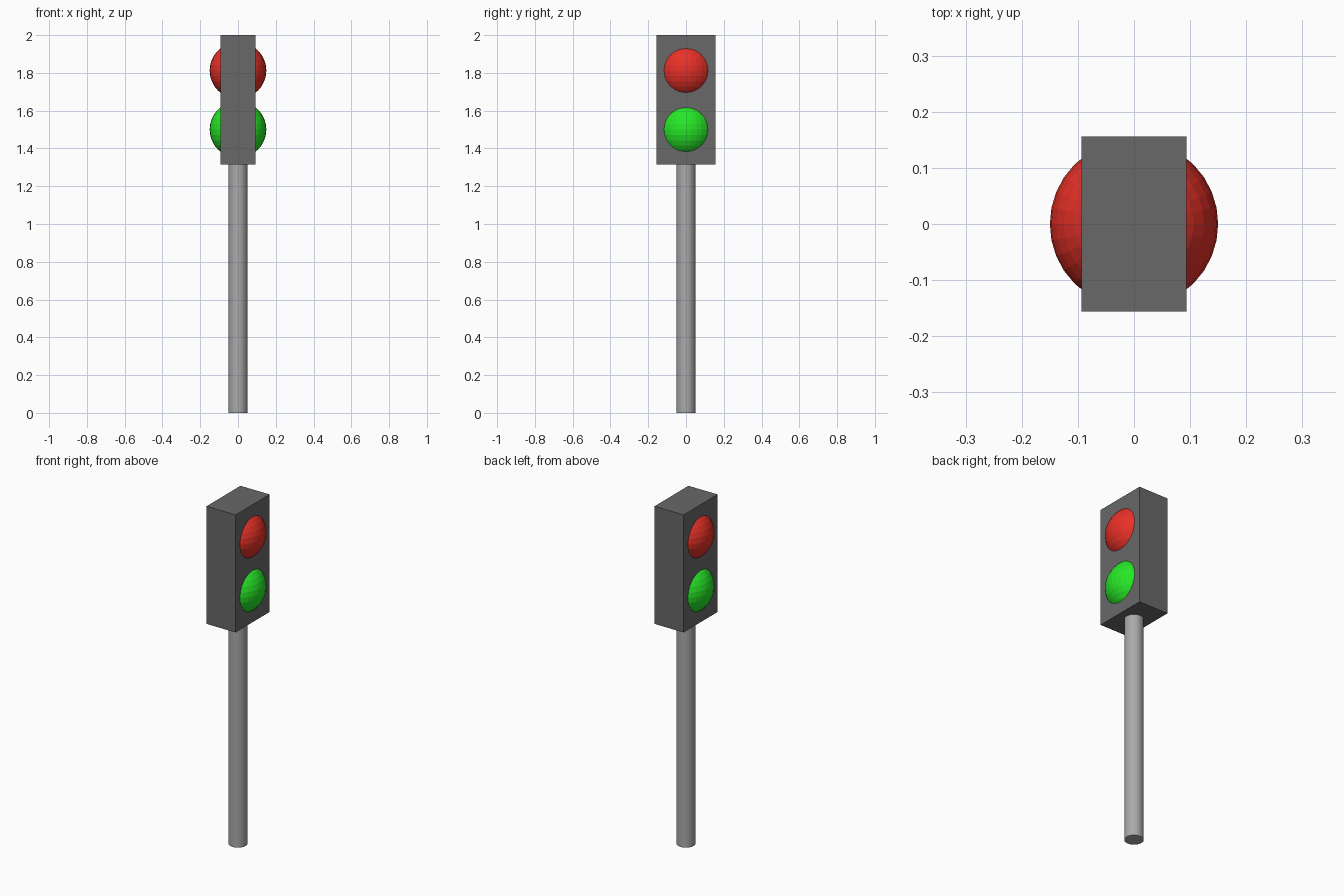
import bpy

cube = bpy.data.objects.get("Cube")
if cube:
    bpy.data.objects.remove(cube, do_unlink=True)


def material(name, color):
    mat = bpy.data.materials.new(name)
    mat.use_nodes = True
    mat.diffuse_color = (*color, 1)
    mat.node_tree.nodes["Principled BSDF"].inputs["Base Color"].default_value = (*color, 1)
    return mat


def finish(name, mat):
    obj = bpy.context.object
    obj.name = obj.data.name = name
    obj.data.materials.append(mat)
    return obj


dark_grey = material("dark grey", (0.14, 0.14, 0.14))
light_grey = material("light grey", (0.40, 0.40, 0.40))
red = material("red", (0.80, 0.03, 0.02))
green = material("green", (0.02, 0.80, 0.02))

TOP, BOTTOM = 2.0, 1.315

# Pole
bpy.ops.mesh.primitive_cylinder_add(vertices=32, radius=0.05, depth=BOTTOM,
                                    location=(0, 0, BOTTOM / 2))
finish("pole", light_grey)

# Signal housing
bpy.ops.mesh.primitive_cube_add(size=1, location=(0, 0, (TOP + BOTTOM) / 2))
housing = finish("housing", dark_grey)
housing.scale = (0.1875, 0.3125, TOP - BOTTOM)

# Lamps bulge out of both sides of the housing
for name, mat, z in (("red_lamp", red, 1.8125), ("green_lamp", green, 1.5)):
    bpy.ops.mesh.primitive_uv_sphere_add(segments=32, ring_count=16, radius=0.15,
                                         location=(0, 0, z))
    finish(name, mat)
